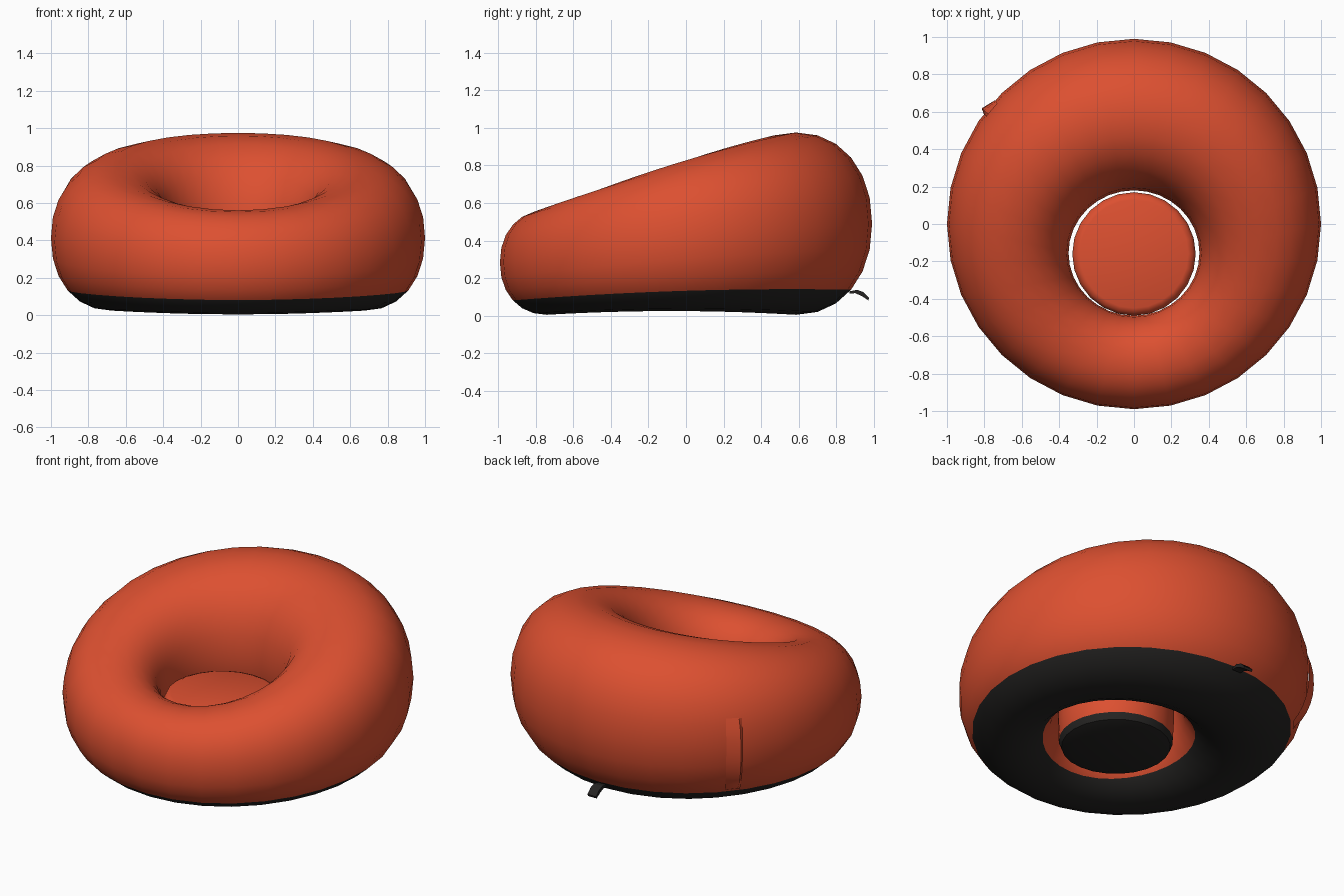
import bpy
import bmesh
from math import sin, cos, pi, radians, copysign

cube = bpy.data.objects.get("Cube")
if cube:
    bpy.data.objects.remove(cube, do_unlink=True)


def material(name, rgb):
    m = bpy.data.materials.new(name)
    m.use_nodes = True
    m.diffuse_color = (*rgb, 1)
    m.node_tree.nodes["Principled BSDF"].inputs["Base Color"].default_value = (*rgb, 1)
    return m


red = material("red fabric", (0.72, 0.08, 0.03))
black = material("black base", (0.018, 0.017, 0.016))


def finish(bm, name, mats, angle=50):
    bmesh.ops.recalc_face_normals(bm, faces=bm.faces)
    mesh = bpy.data.meshes.new(name)
    bm.to_mesh(mesh)
    bm.free()
    obj = bpy.data.objects.new(name, mesh)
    bpy.context.collection.objects.link(obj)
    for m in mats:
        mesh.materials.append(m)
    bpy.ops.object.select_all(action="DESELECT")
    obj.select_set(True)
    bpy.context.view_layer.objects.active = obj
    bpy.ops.object.shade_smooth_by_angle(angle=radians(angle))
    return obj


def soft(v):
    # slightly squared circle
    return copysign(abs(v) ** 0.93, v)


def ring_point(t, p):
    # t goes around the ring, p around the tube
    ox, oy = cos(t), 0.99 * sin(t)
    ix, iy = 0.35 * cos(t), -0.155 + 0.335 * sin(t)
    mx, my = (ox + ix) / 2, (oy + iy) / 2
    s = sin(t)
    top = 0.768 + 0.207 * s + 0.035 * cos(t) ** 2
    low = 0.005 + 0.02 * cos(t) ** 2
    u, w = soft(cos(p)), soft(sin(p))
    return (mx + (ox - mx) * u, my + (oy - my) * u,
            (top + low) / 2 + (top - low) / 2 * w)


# Inflated ring, taller at the back, with a dark underside
AROUND, TUBE = 32, 24
bm = bmesh.new()
grid = [[bm.verts.new(ring_point(2 * pi * i / AROUND, 2 * pi * j / TUBE))
         for j in range(TUBE)] for i in range(AROUND)]
for i in range(AROUND):
    for j in range(TUBE):
        a, b = grid[i], grid[(i + 1) % AROUND]
        k = (j + 1) % TUBE
        f = bm.faces.new((a[j], b[j], b[k], a[k]))
        if sin(2 * pi * (j + 0.5) / TUBE) < -0.72:
            f.material_index = 1
finish(bm, "seat_ring", [red, black], 80)

# Round cushion filling the hole
profile = [(0.25, 0.05), (0.31, 0.07), (0.325, 0.11), (0.33, 0.2),
           (0.33, 0.38), (0.315, 0.41), (0.29, 0.42)]
SIDES = 24
bm = bmesh.new()
rows = [[bm.verts.new((r * cos(2 * pi * i / SIDES), -0.16 + r * sin(2 * pi * i / SIDES), z))
         for i in range(SIDES)] for r, z in profile]
for n, (lo, hi) in enumerate(zip(rows, rows[1:])):
    for i in range(SIDES):
        k = (i + 1) % SIDES
        f = bm.faces.new((lo[i], lo[k], hi[k], hi[i]))
        f.material_index = int(n < 2)
bm.faces.new(rows[0][::-1]).material_index = 1
bm.faces.new(rows[-1])
finish(bm, "centre_cushion", [red, black])

# Closed seam: a thin tapered ridge on the back right of the ring
bm = bmesh.new()
seam = []
STEPS = 8
for n in range(STEPS + 1):
    p = radians(-42 + 62 * n / STEPS)
    lift = 1 + 0.028 * sin(pi * n / STEPS) ** 0.5
    left, mid, right = (ring_point(radians(142 + d), p) for d in (-4, 0.5, 1.5))
    mid = (mid[0] * lift, mid[1] * lift, mid[2])
    seam.append([bm.verts.new(c) for c in (left, mid, right)])
for a, b in zip(seam, seam[1:]):
    for k in range(2):
        bm.faces.new((a[k], a[k + 1], b[k + 1], b[k]))
finish(bm, "side_seam", [red], 30)

# Small fabric loop hanging at the back
loop = [(0.87, 0.13), (0.91, 0.138), (0.945, 0.125), (0.975, 0.095),
        (0.97, 0.082), (0.935, 0.105), (0.9, 0.12), (0.87, 0.118)]
bm = bmesh.new()
ends = [[bm.verts.new((x, y, z)) for y, z in loop] for x in (-0.06, 0.0)]
for i in range(len(loop)):
    k = (i + 1) % len(loop)
    bm.faces.new((ends[0][i], ends[0][k], ends[1][k], ends[1][i]))
bm.faces.new(ends[0])
bm.faces.new(ends[1][::-1])
finish(bm, "pull_loop", [black], 30)
